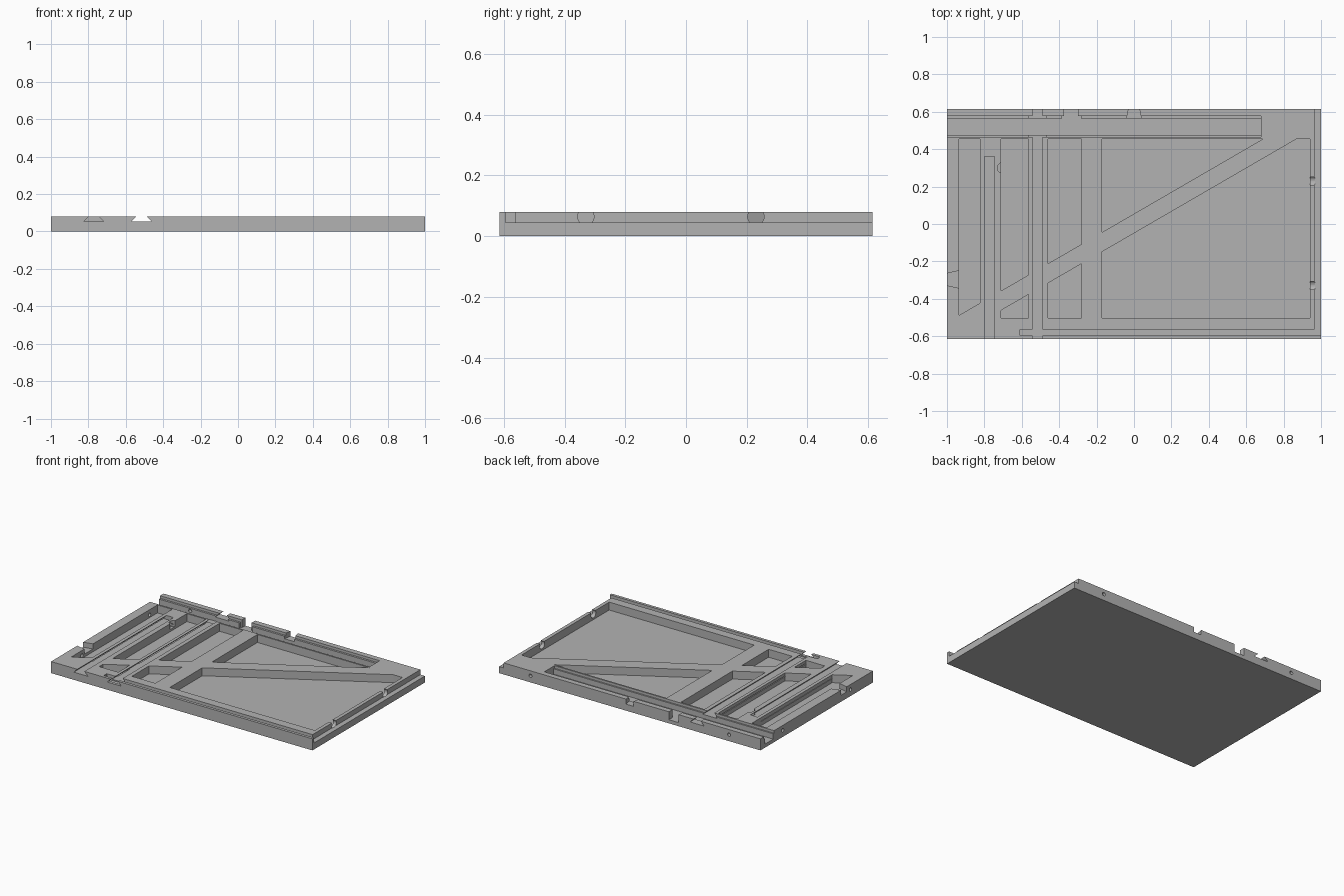
import bpy
import bmesh
from mathutils import Vector

cube = bpy.data.objects.get("Cube")
if cube:
    bpy.data.objects.remove(cube, do_unlink=True)

HX, HY, TOP, OVER = 1.0, 0.615, 0.08, 0.12
FLOOR, LEDGE = 0.025, 0.045

grey = bpy.data.materials.new("plain grey")
grey.use_nodes = True
colour = (0.45, 0.45, 0.45, 1)
grey.diffuse_color = colour
grey.node_tree.nodes["Principled BSDF"].inputs["Base Color"].default_value = colour


def add_mesh(name, bm):
    bmesh.ops.recalc_face_normals(bm, faces=bm.faces)
    mesh = bpy.data.meshes.new(name)
    bm.to_mesh(mesh)
    bm.free()
    mesh.materials.append(grey)
    obj = bpy.data.objects.new(name, mesh)
    bpy.context.collection.objects.link(obj)
    return obj


def prism(name, points, start, end, axis="z"):
    """Extrude a flat outline from start to end along z, or an xz outline along y."""
    bm = bmesh.new()
    place = (lambda a, b: (a, b, start)) if axis == "z" else (lambda a, b: (a, start, b))
    face = bm.faces.new([bm.verts.new(place(*p)) for p in points])
    new = bmesh.ops.extrude_face_region(bm, geom=[face])["geom"]
    step = Vector((0, 0, end - start)) if axis == "z" else Vector((0, end - start, 0))
    bmesh.ops.translate(bm, vec=step, verts=[v for v in new if isinstance(v, bmesh.types.BMVert)])
    return add_mesh(name, bm)


def box(name, x0, x1, y0, y1, z0, z1=OVER):
    return prism(name, [(x0, y0), (x1, y0), (x1, y1), (x0, y1)], z0, z1)


def rod(name, centre, radius, length, direction):
    bm = bmesh.new()
    bmesh.ops.create_cone(bm, cap_ends=True, segments=24, radius1=radius, radius2=radius, depth=length)
    turn = Vector((0, 0, 1)).rotation_difference(Vector(direction)).to_matrix()
    bmesh.ops.rotate(bm, matrix=turn, verts=bm.verts)
    bmesh.ops.translate(bm, vec=centre, verts=bm.verts)
    return add_mesh(name, bm)


plate = box("base_plate", -HX, HX, -HY, HY, 0, TOP)


def cut(cutter):
    cutter.hide_render = True
    mod = plate.modifiers.new("cut", "BOOLEAN")
    mod.operation = "DIFFERENCE"
    mod.solver = "EXACT"
    mod.object = cutter
    bpy.context.view_layer.objects.active = plate
    bpy.ops.object.modifier_apply(modifier=mod.name)
    bpy.data.objects.remove(cutter, do_unlink=True)


# Pockets, split by a diagonal rib
BACK, FRONT, SLOPE = 0.455, -0.503, 0.58
UP_TIP, LOW_TIP, RIGHT = 0.69, 0.87, 0.94


def rib_upper(x):
    return BACK + SLOPE * (x - UP_TIP)


def rib_lower(x):
    return BACK + SLOPE * (x - LOW_TIP)


for x0, x1 in [(-0.935, -0.823), (-0.71, -0.565), (-0.46, -0.28)]:
    cut(prism("upper_pocket", [(x0, rib_upper(x0)), (x1, rib_upper(x1)), (x1, BACK), (x0, BACK)], FLOOR, OVER))
    if rib_lower(x0) > FRONT:
        cut(prism("lower_pocket", [(x0, FRONT), (x1, FRONT), (x1, rib_lower(x1)), (x0, rib_lower(x0))], FLOOR, OVER))
left = -0.17
cut(prism("triangle_pocket", [(left, rib_upper(left)), (UP_TIP, BACK), (left, BACK)], FLOOR, OVER))
cut(prism("large_pocket", [(left, FRONT), (RIGHT, FRONT), (RIGHT, BACK), (LOW_TIP, BACK),
                           (left, rib_lower(left))], FLOOR, OVER))

# Right edge ledge and front groove
cut(box("ledge", 0.965, 1.1, -0.595, 0.7, LEDGE))
cut(box("front_groove", -0.61, 1.1, -0.595, -0.563, LEDGE))

# Stepped groove along the back
cut(box("back_groove", -1.1, 0.68, 0.476, 0.563, FLOOR))
cut(box("back_groove_step", -1.1, 0.68, 0.466, 0.577, 0.062))

# Dovetail slots
for x, end in [(-0.772, 0.36), (-0.516, 0.7)]:
    profile = [(x - 0.054, 0.053), (x + 0.054, 0.053), (x + 0.027, TOP), (x + 0.027, OVER),
               (x - 0.027, OVER), (x - 0.027, TOP)]
    cut(prism("dovetail_slot", profile, -0.7, end, "y"))

# Notches in the back and left walls
cut(box("back_gap", -0.375, -0.30, 0.55, 0.7, FLOOR))
cut(box("back_gap_step", -0.385, -0.283, 0.55, 0.577, FLOOR))
cut(prism("back_notch", [(-0.04, 0.56), (0.04, 0.56), (0.026, 0.63), (-0.026, 0.63)], LEDGE, OVER))
cut(prism("left_notch", [(-1.01, -0.326), (-0.93, -0.344), (-0.93, -0.248), (-1.01, -0.267)], LEDGE, OVER))

# Round notches in the right wall, and one beside a pocket
for y in (-0.33, 0.23):
    cut(rod("right_notch", (0.95, y, 0.064), 0.027, 0.034, (1, 0, 0)))
cut(rod("pocket_notch", (-0.703, 0.30, 0.08), 0.028, 0.08, (0, 0, 1)))

# Pin holes in the back and left edges
for x in (-0.76, 0.76):
    cut(rod("back_hole", (x, 0.6, 0.045), 0.012, 0.1, (0, 1, 0)))
for y in (-0.37, 0.37):
    cut(rod("left_hole", (-0.975, y, 0.045), 0.012, 0.1, (1, 0, 0)))
